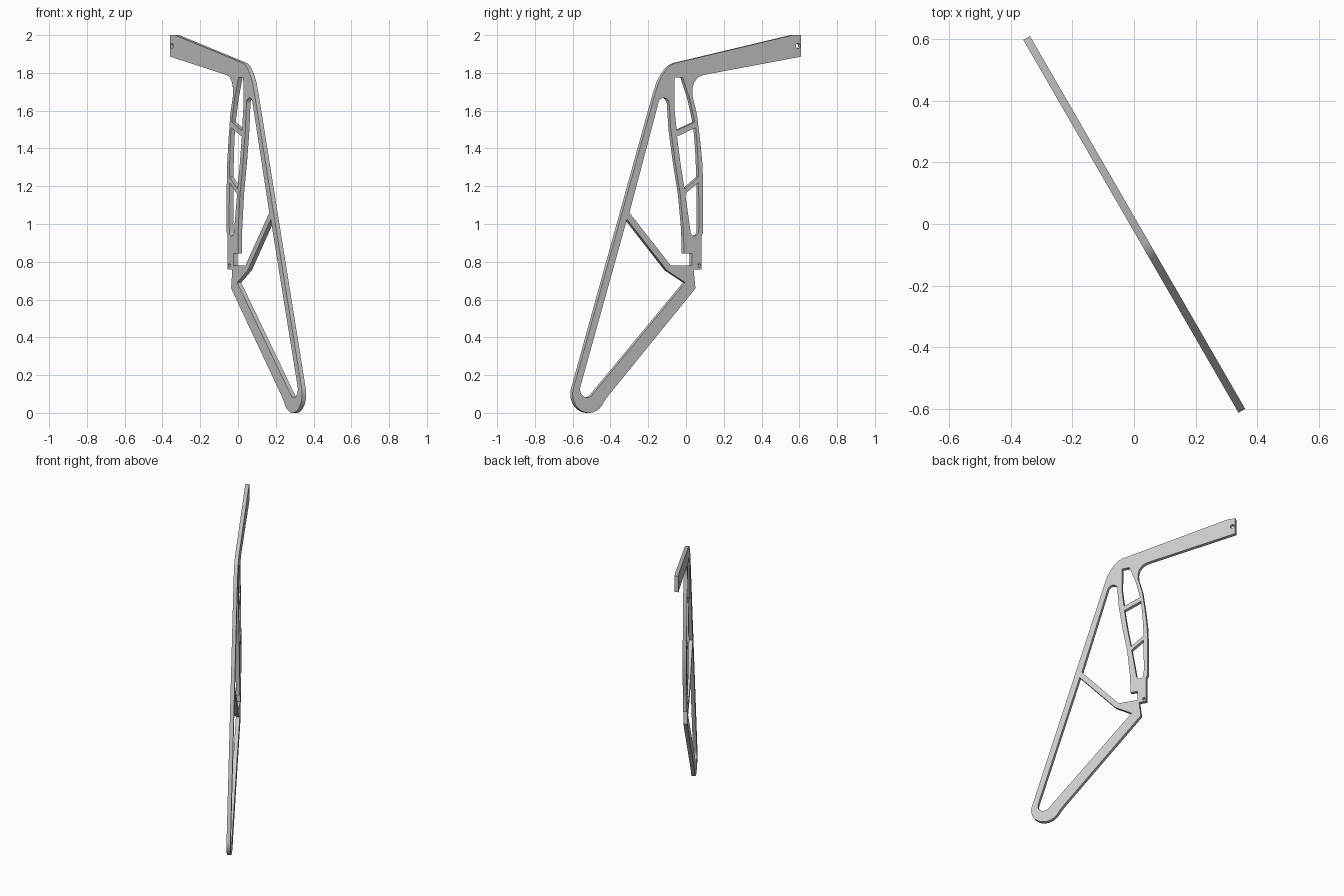
import bpy
import bmesh
from math import radians, cos, sin

default_cube = bpy.data.objects.get("Cube")
if default_cube:
    bpy.data.objects.remove(default_cube, do_unlink=True)

THICKNESS = .025


def arc(centre_u, centre_z, radius, start, end, steps=16):
    """Points along a circular arc, angles in degrees."""
    angles = [radians(start + (end - start) * i / steps) for i in range(steps + 1)]
    return [(centre_u + radius * cos(a), centre_z + radius * sin(a)) for a in angles]


def round_hole(centre_u, centre_z, radius):
    return arc(centre_u, centre_z, radius, 0, 360)[:-1]


def add_outline(curve, points):
    """Add one closed straight-sided outline to a filled curve."""
    spline = curve.splines.new('POLY')
    spline.points.add(len(points) - 1)
    for spline_point, (u, z) in zip(spline.points, points):
        spline_point.co = (u, z, 0, 1)
    spline.use_cyclic_u = True


# Outer silhouette: arm, shoulder, long strut, rounded foot, leg, hinge tab, grip
silhouette = (
    [(.697, 1.886), (.697, 2), (.645, 2), (-.073, 1.852), (-.1, 1.841),
     (-.125, 1.822), (-.15, 1.79), (-.175, 1.748), (-.198, 1.685)]
    + arc(-.6, .1, .1, 162, 335, 28)
    + [(-.48, .093), (.051, .659), (.039, .76), (.088, .76), (.088, .935),
       (.098, .955), (.098, 1.2), (.093, 1.32), (.081, 1.43), (.06, 1.58),
       (.032, 1.68), (.031, 1.715), (.042, 1.75), (.065, 1.775), (.09, 1.786),
       (.124, 1.793)]
)

# Opening above the brace, including the hinge notch
upper_opening = (
    arc(-.143, 1.635, .033, 0, 162)
    + [(-.353, 1.06), (-.1, .78), (.028, .78), (.028, .845), (-.019, .845),
       (-.023, .97), (-.042, 1.155), (-.076, 1.34), (-.1, 1.5)]
)

# Opening between the strut, the brace and the leg
lower_opening = (
    arc(-.612, .125, .043, 162, 317)
    + [(-.012, .69), (-.125, .755), (-.368, 1.025)]
)

# Three windows in the grip, separated by slanted ribs
grip_windows = [
    [(-.077, 1.775), (-.027, 1.775), (.016, 1.66), (.046, 1.54),
     (-.064, 1.495), (-.079, 1.62)],
    [(-.062, 1.463), (.052, 1.51), (.063, 1.395), (.07, 1.25),
     (-.016, 1.185), (-.04, 1.315)],
    [(-.012, 1.16), (.07, 1.22), (.072, 1)]
    + arc(.045, .962, .025, 0, -180, 10) + [(.006, 1.05)],
]

# Pin holes at the arm tip and the hinge tab
pin_holes = [round_hole(.678, 1.943, .014), round_hole(.072, .78, .01)]

# Fill the outlines and give the plate its thickness
curve = bpy.data.curves.new("frame_plate_outline", 'CURVE')
curve.dimensions = '2D'
curve.fill_mode = 'BOTH'
curve.extrude = THICKNESS / 2
for outline in [silhouette, upper_opening, lower_opening] + grip_windows + pin_holes:
    add_outline(curve, outline)
plate = bpy.data.objects.new("frame_plate", curve)
bpy.context.collection.objects.link(plate)

bpy.ops.object.select_all(action='DESELECT')
plate.select_set(True)
bpy.context.view_layer.objects.active = plate
bpy.ops.object.convert(target='MESH')
plate = bpy.context.object
plate.name = "frame_plate"

# Weld the caps to the rim
mesh = bmesh.new()
mesh.from_mesh(plate.data)
bmesh.ops.remove_doubles(mesh, verts=mesh.verts, dist=.0001)
bmesh.ops.recalc_face_normals(mesh, faces=mesh.faces)
mesh.to_mesh(plate.data)
mesh.free()

# Stand the plate upright, turned about the vertical axis
plate.rotation_euler = (radians(90), 0, radians(120))
bpy.ops.object.shade_smooth_by_angle(angle=radians(30))

# Plain grey finish
grey = bpy.data.materials.new("plain_grey")
grey.use_nodes = True
colour = (.6, .6, .6, 1)
grey.diffuse_color = colour
grey.node_tree.nodes["Principled BSDF"].inputs["Base Color"].default_value = colour
plate.data.materials.clear()
plate.data.materials.append(grey)
